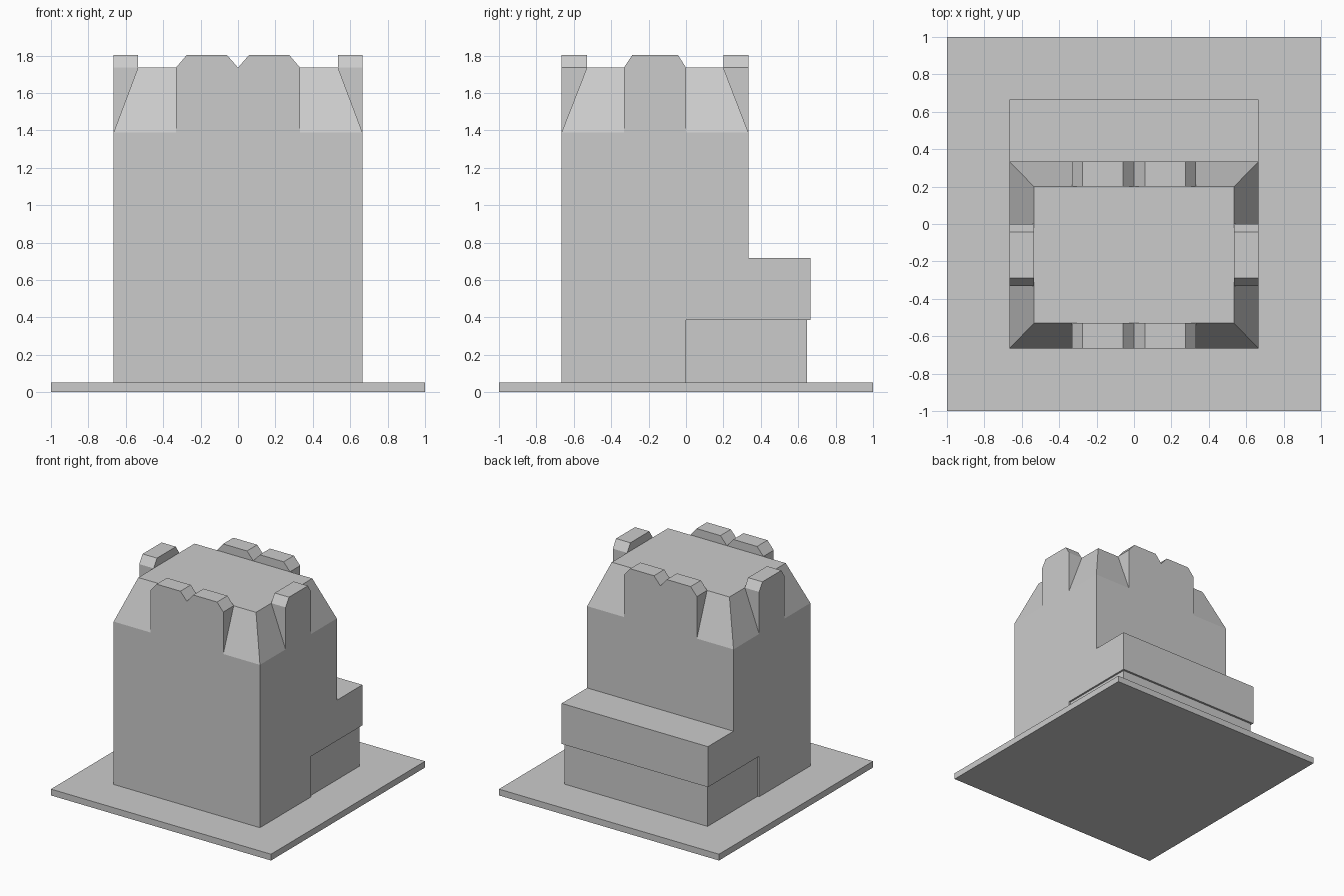
import bpy, bmesh
from mathutils import Matrix, Vector

if "Cube" in bpy.data.objects:
    bpy.data.objects.remove(bpy.data.objects["Cube"])


def make_object(name, bm):
    bmesh.ops.recalc_face_normals(bm, faces=bm.faces)
    mesh = bpy.data.meshes.new(name)
    bm.to_mesh(mesh)
    bm.free()
    obj = bpy.data.objects.new(name, mesh)
    bpy.context.collection.objects.link(obj)
    return obj


def box(name, lo, hi):
    lo, hi = Vector(lo), Vector(hi)
    bm = bmesh.new()
    bmesh.ops.create_cube(bm, size=1, matrix=Matrix.Translation((lo + hi) / 2)
                          @ Matrix.Diagonal((*(hi - lo), 1)))
    return make_object(name, bm)


def prism(name, profile, a, b, axis):
    """Extrude a (horizontal, z) profile from a to b along axis 'x' or 'y'."""
    bm = bmesh.new()
    pts = [(a, u, z) if axis == 'x' else (u, a, z) for u, z in profile]
    face = bm.faces.new([bm.verts.new(p) for p in pts])
    ext = bmesh.ops.extrude_face_region(bm, geom=[face])
    move = (b - a, 0, 0) if axis == 'x' else (0, b - a, 0)
    bmesh.ops.translate(bm, vec=move,
                        verts=[v for v in ext["geom"] if isinstance(v, bmesh.types.BMVert)])
    return make_object(name, bm)


W, BACK = 0.665, 0.333            # half width, back of the tall part
EAVE, ROOF, PEAK = 1.39, 1.735, 1.802
TX, TY0, TY1 = 0.535, -0.53, 0.2  # flat roof edges

# Base plate
box("base_plate", (-1, -1, 0), (1, 1, 0.052))

# Main building: stepped side profile with an overhanging rear block
body = prism("building_body",
             [(-W, 0.052), (0, 0.052), (0, 0.385), (W, 0.385), (W, 0.718),
              (BACK, 0.718), (BACK, EAVE), (-W, EAVE)], -W, W, 'x')

# Mansard roof: drawn up from the eaves and tapered inwards
bm = bmesh.new()
bm.from_mesh(body.data)
top = max(bm.faces, key=lambda f: f.calc_center_median().z)
ext = bmesh.ops.extrude_face_region(bm, geom=[top])
for v in [g for g in ext["geom"] if isinstance(g, bmesh.types.BMVert)]:
    v.co = (TX if v.co.x > 0 else -TX, TY1 if v.co.y > 0 else TY0, ROOF)
bmesh.ops.delete(bm, geom=[top], context='FACES_ONLY')
bmesh.ops.recalc_face_normals(bm, faces=bm.faces)
bm.to_mesh(body.data)
bm.free()

# Recessed ground floor under the rear overhang
box("rear_ground_floor", (-0.65, 0, 0.052), (0.65, 0.648, 0.385))

# Twin dormers, front and back
twin = [(-0.332, EAVE), (0.332, EAVE), (0.332, ROOF), (0.275, PEAK), (0.058, PEAK),
        (0, ROOF), (-0.058, PEAK), (-0.275, PEAK), (-0.332, ROOF)]
prism("front_dormers", twin, -W, TY0, 'y')
prism("back_dormers", twin, TY1, BACK, 'y')

# Single dormer on each side
single = [(-0.332, EAVE), (0, EAVE), (0, ROOF), (-0.042, PEAK), (-0.288, PEAK), (-0.332, ROOF)]
for side, s in (("left", -1), ("right", 1)):
    prism(side + "_dormer", single, s * TX, s * W, 'x')
